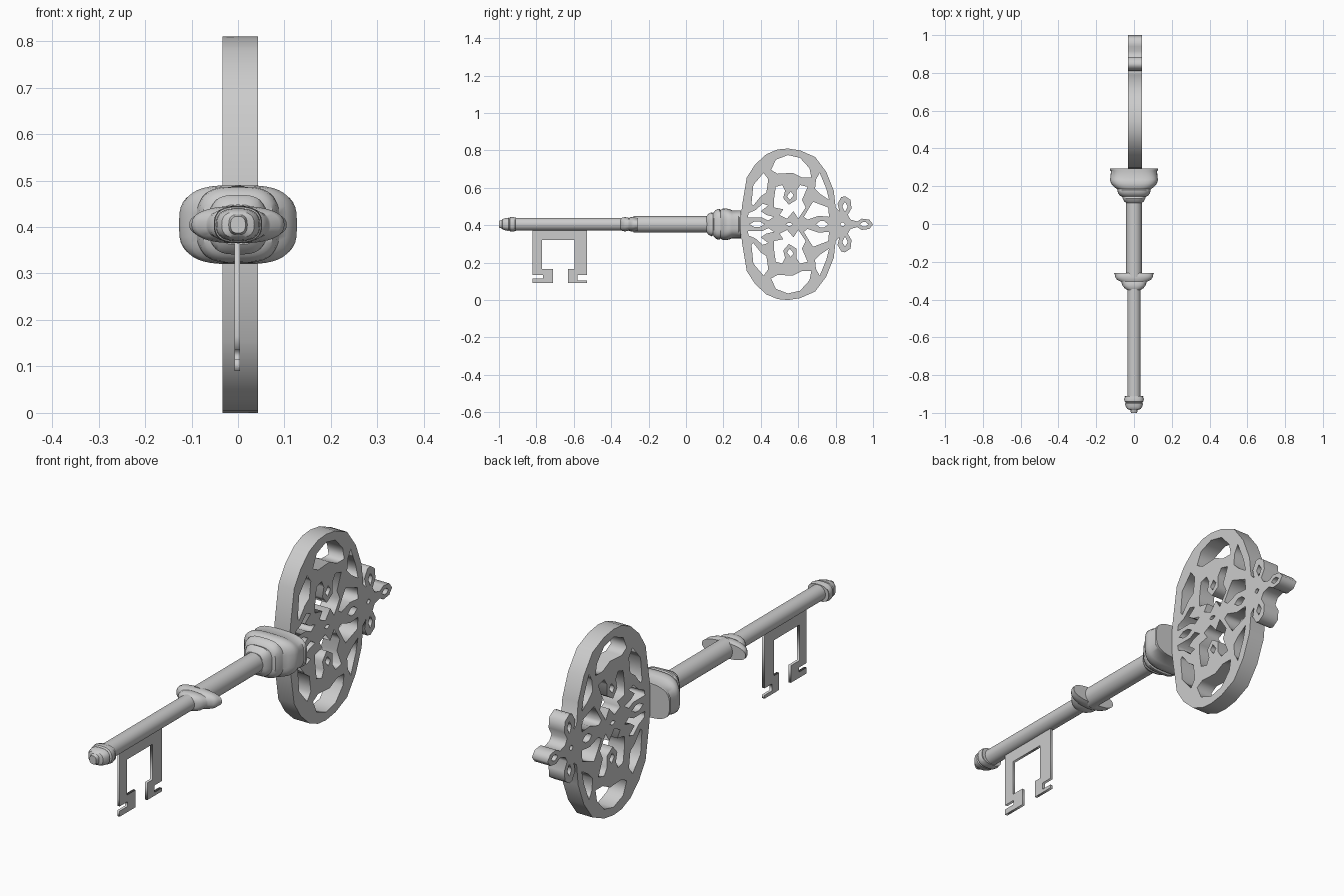
import bpy, math
from mathutils import Matrix

if "Cube" in bpy.data.objects:
    bpy.data.objects.remove(bpy.data.objects["Cube"])

AXIS = 0.405  # height of the key's centre line


def plate(name, loops, half, x):
    """Flat plate in the YZ plane; first loop is the outline, the rest are holes.
    Loop points are (y, height above axis) in hundredths."""
    cu = bpy.data.curves.new(name, 'CURVE')
    cu.dimensions = '2D'
    cu.fill_mode = 'BOTH'
    cu.extrude = half
    for pts in loops:
        sp = cu.splines.new('POLY')
        sp.points.add(len(pts) - 1)
        for p, (a, b) in zip(sp.points, pts):
            p.co = (a / 100, b / 100, 0, 1)
        sp.use_cyclic_u = True
    ob = bpy.data.objects.new(name, cu)
    bpy.context.collection.objects.link(ob)
    ob.matrix_world = Matrix(((0, 0, 1, x), (1, 0, 0, 0), (0, 1, 0, AXIS), (0, 0, 0, 1)))
    bpy.ops.object.select_all(action='DESELECT')
    ob.select_set(True)
    bpy.context.view_layer.objects.active = ob
    bpy.ops.object.convert(target='MESH')
    return bpy.context.object


def loft(name, rings, power=2.0, n=40):
    """Superellipse rings (y, half width, half height) joined along the shaft."""
    verts, faces = [], []
    for y, hx, hz in rings:
        for i in range(n):
            c, s = math.cos(2 * math.pi * i / n), math.sin(2 * math.pi * i / n)
            verts.append((hx * math.copysign(abs(c) ** (2 / power), c), y,
                          AXIS + hz * math.copysign(abs(s) ** (2 / power), s)))
    for r in range(len(rings) - 1):
        for i in range(n):
            j = (i + 1) % n
            faces.append((r * n + i, r * n + n + i, r * n + n + j, r * n + j)[::-1])
    faces.append(tuple(range(n)))
    faces.append(tuple(range((len(rings) - 1) * n, len(rings) * n))[::-1])
    me = bpy.data.meshes.new(name)
    me.from_pydata(verts, [], [f[::-1] for f in faces])
    ob = bpy.data.objects.new(name, me)
    bpy.context.collection.objects.link(ob)
    bpy.ops.object.select_all(action='DESELECT')
    ob.select_set(True)
    bpy.context.view_layer.objects.active = ob
    bpy.ops.object.mode_set(mode='EDIT')
    bpy.ops.mesh.select_all(action='SELECT')
    bpy.ops.mesh.normals_make_consistent(inside=False)
    bpy.ops.object.mode_set(mode='OBJECT')
    bpy.ops.object.shade_smooth_by_angle(angle=math.radians(35))
    return ob


def flip(pts):
    return [(a, -b) for a, b in pts]


def eye(y0, y1, h):
    d = (y1 - y0) / 3
    return [(y0, 0), (y0 + d, h), (y1 - d, h), (y1, 0), (y1 - d, -h), (y0 + d, -h)]


# Pierced bow: upper half of the outline, then upper holes, all mirrored
upper = [(29, 0), (30, 10), (32.5, 25), (37, 32), (43, 37.5), (49, 40), (54.5, 40.5),
         (61, 39.5), (69, 36), (75, 28), (79, 18), (80, 9), (82, 7), (81, 11), (83, 14.5),
         (85, 15), (88, 13), (88.5, 8.5), (86.5, 5), (88, 2.5), (91.5, 1.5), (94, 3),
         (98, 2.5), (100, 0)]
outline = upper + flip(upper[1:-1])[::-1]
holes = [
    [(45.5, 29), (48, 34.5), (54.5, 37), (61, 35.5), (66, 30), (67, 25), (62, 25),
     (57, 27.5), (49, 27)],
    [(35, 11), (36, 21), (41.5, 27.5), (44, 24), (43, 17), (40, 15), (36, 10)],
    [(69.5, 24), (71.5, 27.5), (75, 19), (76.5, 13), (72, 16), (69, 19)],
    [(47, 13), (48, 20), (51.5, 21), (53, 18), (52, 14), (55, 10.5), (59, 13), (59, 18),
     (61, 21), (65, 20), (62, 13), (64, 9), (60, 3), (57.5, 7), (54, 3), (50, 5),
     (52, 8), (47, 9)],
    [(33, 3.5), (33.5, 6), (37, 7.5), (41, 11), (44, 10), (40, 7), (43, 5), (47, 4),
     (44, 2), (41, 3.5)],
    [(66, 9), (68, 12), (76, 9), (76.5, 4), (71, 4.5), (65, 2.5), (63, 4)],
    [(55.5, 13), (54, 15), (56, 17.5), (57.5, 15.5)],
    [(83.5, 9.5), (85, 12), (86.5, 9.5), (85, 6.5)],
]
centre = [eye(34, 42, 1.5), eye(53.5, 57, 0.8), eye(69.5, 76, 1.7), eye(82.5, 85, 1),
          eye(93, 97.5, 1.2)]
plate("bow", [outline] + holes + [flip(h) for h in holes] + centre, 0.038, 0.005)

# Toothed bit
plate("bit", [[(-82, -2), (-82, -24), (-82, -27), (-76.5, -27), (-76.5, -29), (-82, -29),
               (-82, -31.5), (-71, -31.5), (-71, -24), (-77, -24), (-77, -8.5),
               (-59.5, -8.5), (-59.5, -24), (-63, -24), (-63, -31.5), (-53, -31.5),
               (-53, -30), (-58, -30), (-58, -27), (-53, -27), (-53, -2)]], 0.006, -0.002)

# Shaft in two thicknesses
loft("lower_shaft", [(-0.94, .035, .034), (-0.28, .035, .034)])
loft("upper_shaft", [(-0.28, .042, .043), (0.15, .042, .043)])

# Stepped tip
loft("tip", [(-1.0, .016, .018), (-.985, .02, .022), (-.98, .035, .028), (-.965, .045, .033),
             (-.95, .047, .035), (-.945, .043, .032), (-.94, .05, .038), (-.925, .052, .04),
             (-.915, .048, .036), (-.91, .05, .036)], 2.6)

# Flattened middle collar
loft("middle_collar", [(-.35, .034, .03), (-.34, .05, .036), (-.325, .062, .038),
                       (-.31, .066, .036), (-.305, .07, .034), (-.295, .09, .038),
                       (-.28, .1, .04), (-.27, .1, .038), (-.26, .105, .034)], 2.4)

# Large stepped collar behind the bow
loft("bow_collar", [(.11, .04, .043), (.12, .052, .056), (.135, .06, .064), (.145, .063, .06),
                    (.15, .076, .068), (.165, .085, .08), (.18, .088, .082),
                    (.185, .09, .076), (.195, .105, .083), (.215, .122, .085),
                    (.235, .127, .08), (.245, .125, .075), (.28, .122, .075),
                    (.285, .127, .075), (.295, .127, .075)], 3.2)
